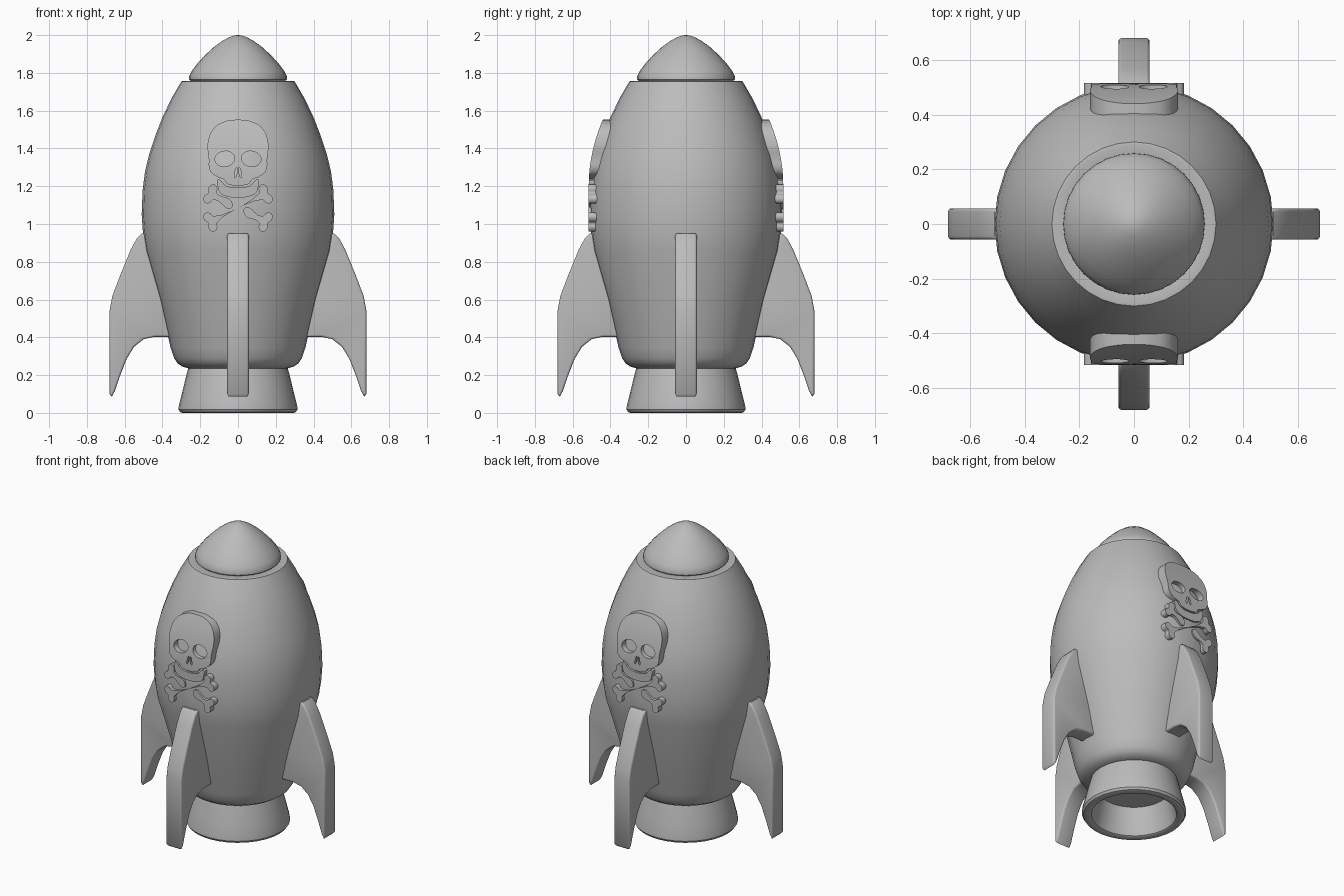
import bpy, bmesh, math
from mathutils import Matrix, Vector

cube = bpy.data.objects.get("Cube")
if cube:
    bpy.data.objects.remove(cube, do_unlink=True)

grey = bpy.data.materials.new("plain grey")
grey.use_nodes = True
grey.diffuse_color = (0.5, 0.5, 0.5, 1)
grey.node_tree.nodes["Principled BSDF"].inputs["Base Color"].default_value = grey.diffuse_color


def add_object(name, mesh, angle=0.0, smooth=35):
    obj = bpy.data.objects.new(name, mesh)
    bpy.context.collection.objects.link(obj)
    obj.rotation_euler.z = angle
    if not mesh.materials:
        mesh.materials.append(grey)
    bpy.ops.object.select_all(action='DESELECT')
    obj.select_set(True)
    bpy.context.view_layer.objects.active = obj
    bpy.ops.object.shade_smooth_by_angle(angle=math.radians(smooth))
    return obj


def lathe(name, profile, steps=32):
    """Turn a list of (radius, height) points around the z axis."""
    bm = bmesh.new()
    verts = [bm.verts.new((r, 0, z)) for r, z in profile]
    edges = [bm.edges.new(pair) for pair in zip(verts, verts[1:])]
    bmesh.ops.spin(bm, geom=verts + edges, cent=(0, 0, 0), axis=(0, 0, 1),
                   angle=math.tau, steps=steps, use_duplicate=False)
    bmesh.ops.remove_doubles(bm, verts=bm.verts, dist=0.0005)
    bmesh.ops.recalc_face_normals(bm, faces=bm.faces)
    mesh = bpy.data.meshes.new(name)
    bm.to_mesh(mesh)
    bm.free()
    return add_object(name, mesh)


def outline_mesh(name, outlines, thickness, bevel=0.0):
    """Extrude smooth closed outlines (inner ones become holes) in the xz plane, facing -y."""
    curve = bpy.data.curves.new(name, 'CURVE')
    curve.dimensions = '2D'
    curve.fill_mode = 'BOTH'
    curve.extrude = thickness / 2 - bevel
    curve.bevel_depth = bevel
    curve.bevel_resolution = 2
    curve.offset = -bevel
    curve.resolution_u = 5
    for points, kind in outlines:
        spline = curve.splines.new('BEZIER')
        spline.bezier_points.add(len(points) - 1)
        spline.use_cyclic_u = True
        for bp, (x, z) in zip(spline.bezier_points, points):
            bp.co = (x, z, 0)
            bp.handle_left_type = bp.handle_right_type = kind
    temp = bpy.data.objects.new(name, curve)
    bpy.context.collection.objects.link(temp)
    graph = bpy.context.evaluated_depsgraph_get()
    mesh = bpy.data.meshes.new_from_object(temp.evaluated_get(graph))
    bpy.data.objects.remove(temp)
    mesh.materials.clear()
    mesh.transform(Matrix.Rotation(math.pi / 2, 4, 'X'))
    bm = bmesh.new()
    bm.from_mesh(mesh)
    bmesh.ops.remove_doubles(bm, verts=bm.verts, dist=0.0003)
    bm.to_mesh(mesh)
    bm.free()
    mesh.name = name
    return mesh


def mirrored(half):
    """Close a right-hand outline with its reflection."""
    return half + [(-x, z) for x, z in reversed(half) if abs(x) > 1e-6]


def oval(cx, cz, rx, rz, tilt=0.0, count=8):
    ring = []
    for i in range(count):
        a = math.tau * i / count
        p = Matrix.Rotation(tilt, 2) @ Vector((rx * math.cos(a), rz * math.sin(a)))
        ring.append((cx + p.x, cz + p.y))
    return ring


# Hull, nose and exhaust
lathe("hull", [(0, .235), (.26, .235), (.295, .245), (.32, .262), (.338, .29), (.357, .345),
               (.415, .6), (.49, .86), (.503, .95), (.51, 1.05), (.505, 1.18), (.492, 1.28),
               (.47, 1.37), (.437, 1.47), (.40, 1.565), (.352, 1.665), (.3, 1.755),
               (.29, 1.757), (.26, 1.75), (0, 1.75)])
lathe("nose_cone", [(0, 1.755), (.25, 1.757), (.259, 1.765), (.258, 1.785), (.245, 1.81),
                    (.215, 1.85), (.175, 1.893), (.13, 1.935), (.085, 1.968),
                    (.045, 1.99), (.02, 1.998), (0, 2)])
lathe("exhaust_nozzle", [(0, .24), (.262, .24), (.272, .205), (.293, .12), (.313, .04),
                         (.315, .018), (.306, .004), (.295, 0), (.268, 0), (.258, .006),
                         (.25, .03), (.215, .18), (0, .18)])

# Four fins, rounded along their edges
fin_outline = [(.4, .95), (.51, .95), (.535, .925), (.57, .86), (.625, .725), (.665, .62),
               (.68, .54), (.68, .1), (.668, .086), (.652, .115), (.625, .195), (.59, .285),
               (.55, .35), (.5, .39), (.44, .403), (.33, .403), (.35, .6)]
fin_mesh = outline_mesh("fin", [(fin_outline, 'VECTOR')], .114, .012)
for side, angle in (("left", 0), ("back", 90), ("right", 180), ("front", 270)):
    add_object(side + "_fin", fin_mesh, math.radians(angle), 40)


def drape(mesh, thickness):
    """Slice a flat plate across its height and bend its face back along the hull."""
    bm = bmesh.new()
    bm.from_mesh(mesh)
    for i in range(8):
        bmesh.ops.bisect_plane(bm, geom=bm.verts[:] + bm.edges[:] + bm.faces[:],
                               plane_co=(0, 0, 1.22 + .04 * i), plane_no=(0, 0, 1))
    for v in bm.verts:
        v.co.y += thickness / 2 - .515 + .6 * max(0, v.co.z - 1.2) ** 2
    bm.to_mesh(mesh)
    bm.free()
    return mesh


# Skull: cranium with eye and nose openings, and a separate jaw
cranium = mirrored([(0, 1.552), (.07, 1.543), (.13, 1.505), (.16, 1.43), (.155, 1.35),
                    (.147, 1.28), (.11, 1.25), (.075, 1.235), (.06, 1.215), (.03, 1.205),
                    (0, 1.203)])
holes = [oval(s * .07, 1.345, .052, .04, -s * .15) for s in (1, -1)]
holes += [oval(s * .011, 1.272, .006, .026, s * .2) for s in (1, -1)]
skull = outline_mesh("skull", [(p, 'AUTO') for p in [cranium] + holes], .08)
jaw_shape = mirrored([(0, 1.193), (.035, 1.195), (.07, 1.208), (.09, 1.23), (.106, 1.236),
                      (.108, 1.2), (.095, 1.165), (.055, 1.145), (0, 1.14)])
jaw = outline_mesh("jaw", [(jaw_shape, 'AUTO')], .06)

# Crossed bones: one whole, the other broken where it passes behind
knob = [(.135, .02), (.145, .043), (.163, .054), (.182, .045), (.187, .022), (.176, 0)]
end = knob + [(x, -z) for x, z in reversed(knob[:-1])]
half = [(.032, -.018), (.05, .018)] + end


def placed(points, slope):
    turn = Matrix.Rotation(math.radians(27), 2)
    out = [turn @ Vector(p) for p in points]
    return [(p.x * slope, p.y + 1.085) for p in out]


whole = end + [(-x, -z) for x, z in end]
broken = [half, [(-x, -z) for x, z in half]]
front_bone = outline_mesh("whole_bone", [(placed(whole, 1), 'AUTO')], .045)
rear_bone = outline_mesh("broken_bone", [(placed(p, -1), 'AUTO') for p in broken], .045)

for mesh, depth in ((skull, .08), (jaw, .06), (front_bone, .045), (rear_bone, .045)):
    drape(mesh, depth)
    for side, angle in (("front", 0), ("back", math.pi)):
        add_object(side + "_" + mesh.name, mesh, angle, 30)
